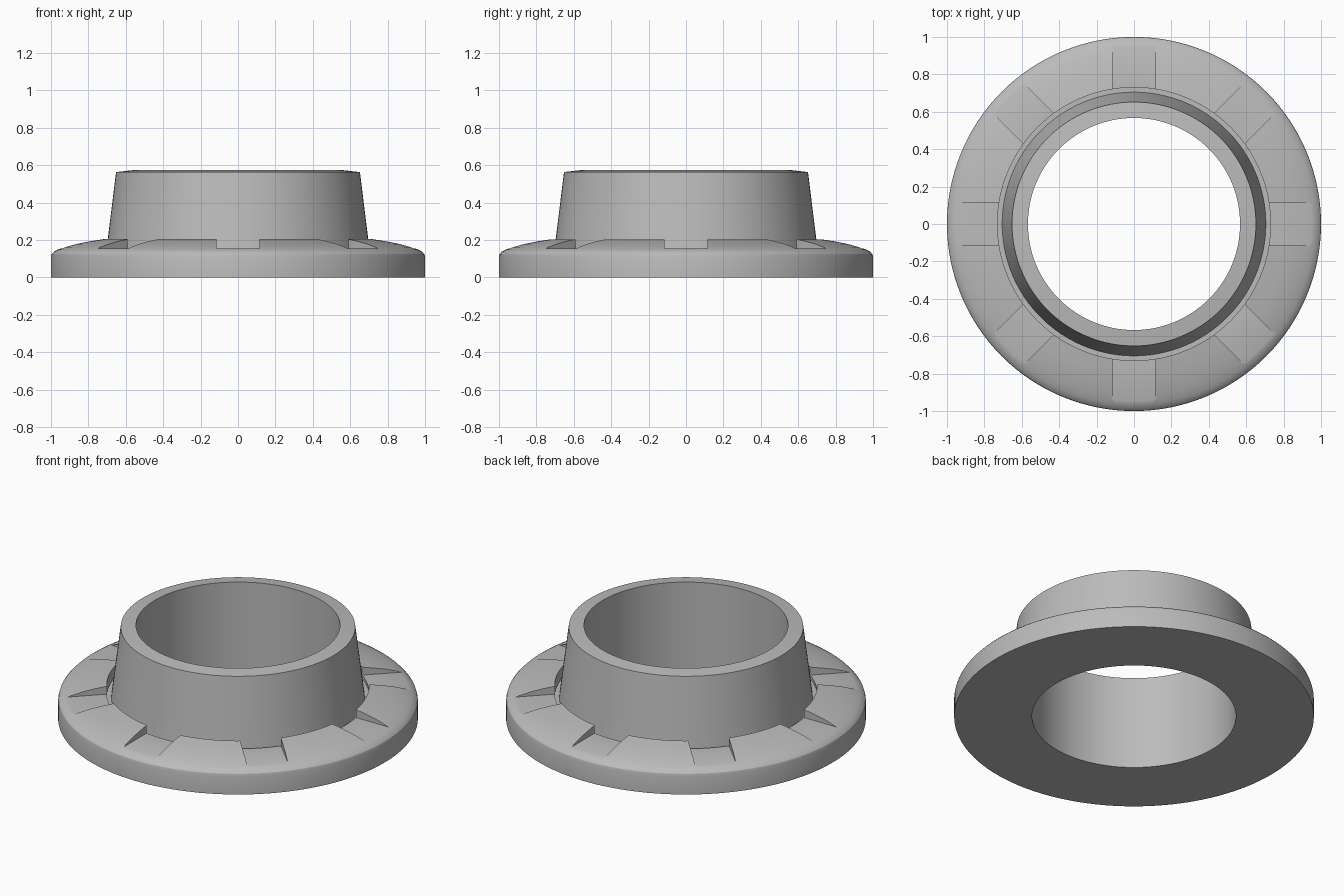
import bpy, bmesh, math
from mathutils import Matrix, Vector

cube = bpy.data.objects.get("Cube")
if cube:
    bpy.data.objects.remove(cube, do_unlink=True)

SEGMENTS = 128
NOTCHES = 8

grey = bpy.data.materials.new("plain grey")
grey.use_nodes = True
colour = (0.5, 0.5, 0.5, 1)
grey.diffuse_color = colour
grey.node_tree.nodes["Principled BSDF"].inputs["Base Color"].default_value = colour


def make_object(name, bm):
    bmesh.ops.recalc_face_normals(bm, faces=bm.faces)
    mesh = bpy.data.meshes.new(name)
    bm.to_mesh(mesh)
    bm.free()
    mesh.materials.append(grey)
    obj = bpy.data.objects.new(name, mesh)
    bpy.context.collection.objects.link(obj)
    return obj


def lathe(name, profile):
    """Turn a closed (radius, height) profile around the z axis."""
    bm = bmesh.new()
    verts = [bm.verts.new((r, 0, z)) for r, z in profile]
    edges = [bm.edges.new((v, verts[i - 1])) for i, v in enumerate(verts)]
    bmesh.ops.spin(bm, geom=verts + edges, cent=(0, 0, 0), axis=(0, 0, 1),
                   angle=math.tau, steps=SEGMENTS, use_merge=True)
    bmesh.ops.remove_doubles(bm, verts=bm.verts, dist=1e-5)
    return make_object(name, bm)


# Flanged collar: bore, rim, tapered wall, narrow groove, domed flange
body = lathe("flanged_collar", [
    (0.567, 0), (0.567, 0.573), (0.652, 0.563),
    (0.705, 0.135), (0.73, 0.135), (0.73, 0.204),
    (0.80, 0.193), (0.87, 0.179), (0.93, 0.162), (0.965, 0.148),
    (0.985, 0.137), (0.996, 0.125), (1, 0.11), (1, 0)])

# Radial notches cut through the domed top
bm = bmesh.new()
for i in range(NOTCHES):
    turn = Matrix.Rotation(math.tau * i / NOTCHES, 4, 'Z')
    place = Matrix.Translation(Vector((0.91, 0, 0.255)))
    size = Matrix.Diagonal((0.4, 0.23, 0.2, 1))
    bmesh.ops.create_cube(bm, size=1, matrix=turn @ place @ size)
cutter = make_object("notch_cutter", bm)
cutter.hide_render = True
cutter.hide_viewport = True

cut = body.modifiers.new("notches", 'BOOLEAN')
cut.operation = 'DIFFERENCE'
cut.solver = 'EXACT'
cut.object = cutter

# Bake the notches, then smooth the turned surfaces
bpy.context.view_layer.update()
evaluated = body.evaluated_get(bpy.context.evaluated_depsgraph_get())
notched = bpy.data.meshes.new_from_object(evaluated)
body.modifiers.clear()
body.data = notched
bpy.data.objects.remove(cutter, do_unlink=True)

bpy.ops.object.select_all(action='DESELECT')
body.select_set(True)
bpy.context.view_layer.objects.active = body
bpy.ops.object.shade_smooth_by_angle(angle=math.radians(25))
